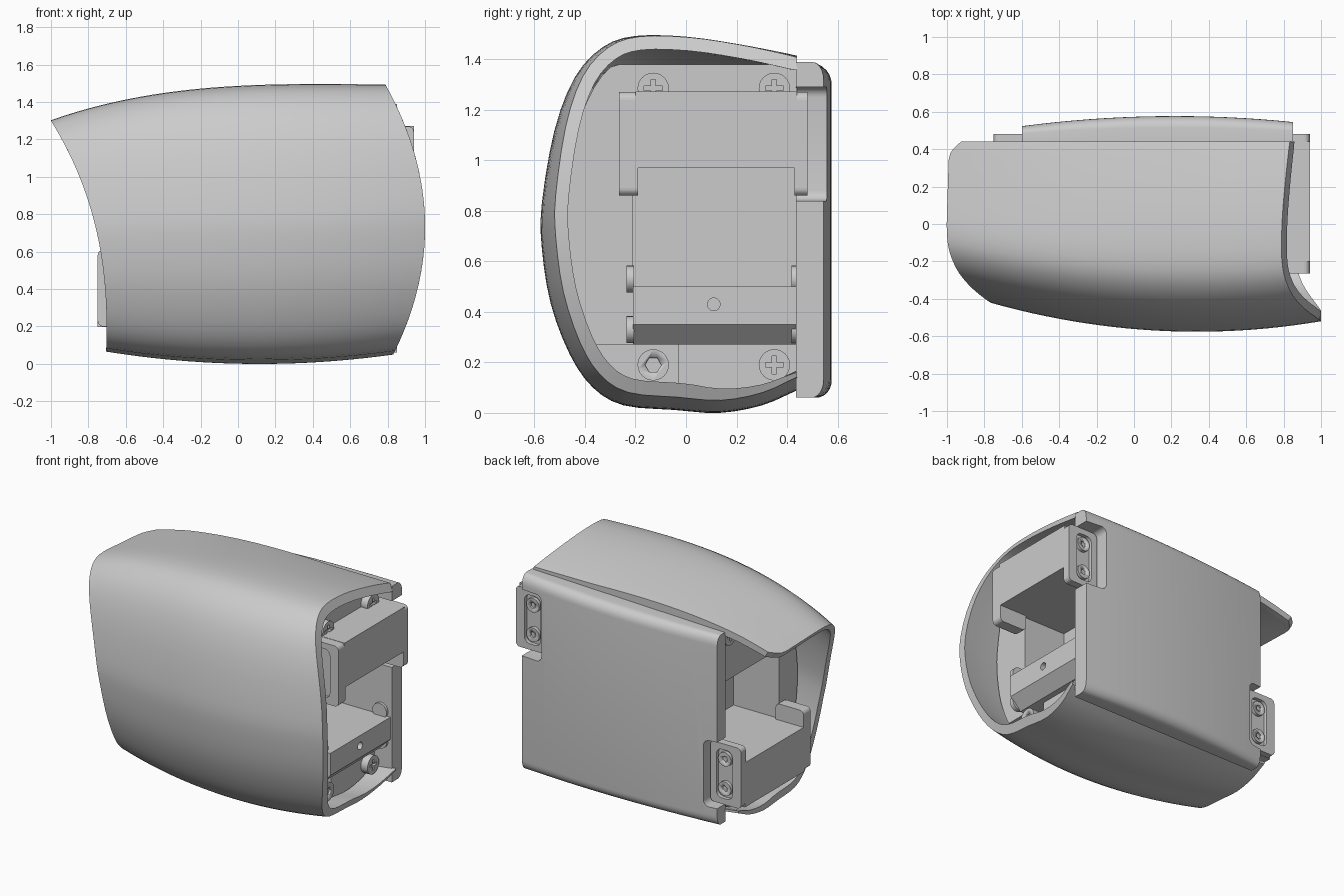
import bpy, bmesh, math
from mathutils import Matrix, Vector

if "Cube" in bpy.data.objects:
    bpy.data.objects.remove(bpy.data.objects["Cube"], do_unlink=True)


def make(name, bm, smooth=0):
    me = bpy.data.meshes.new(name)
    bm.to_mesh(me)
    bm.free()
    ob = bpy.data.objects.new(name, me)
    bpy.context.collection.objects.link(ob)
    if smooth:
        soften(ob, smooth)
    return ob


def soften(ob, angle):
    bpy.ops.object.select_all(action='DESELECT')
    ob.select_set(True)
    bpy.context.view_layer.objects.active = ob
    bpy.ops.object.shade_smooth_by_angle(angle=math.radians(angle))


def cut(ob, cutter):
    cutter.hide_render = True
    m = ob.modifiers.new("Cut", 'BOOLEAN')
    m.operation, m.solver, m.object = 'DIFFERENCE', 'EXACT', cutter
    bpy.context.view_layer.update()
    ev = ob.evaluated_get(bpy.context.evaluated_depsgraph_get())
    me = bpy.data.meshes.new_from_object(ev)
    ob.modifiers.clear()
    ob.data = me
    bpy.data.objects.remove(cutter, do_unlink=True)


def box(name, x, y, z, radius=0):
    """Box from ranges; radius rounds the edges that run along y."""
    bm = bmesh.new()
    bmesh.ops.create_cube(bm, size=1)
    for v in bm.verts:
        v.co = Vector([r[0] if c < 0 else r[1] for r, c in zip((x, y, z), v.co)])
    if radius:
        edges = [e for e in bm.edges
                 if abs(e.verts[0].co.y - e.verts[1].co.y) > 1e-4]
        bmesh.ops.bevel(bm, geom=edges, offset=radius, segments=5,
                        profile=0.5, affect='EDGES')
    return make(name, bm)


def cylinder(name, centre, axis, radius, length, sides=24):
    bm = bmesh.new()
    bmesh.ops.create_cone(bm, cap_ends=True, segments=sides, radius1=radius,
                          radius2=radius, depth=length)
    rot = Vector((0, 0, 1)).rotation_difference(Vector(axis)).to_matrix().to_4x4()
    bm.transform(Matrix.Translation(centre) @ rot)
    return make(name, bm, 30)


def loft(name, rings, smooth=0):
    """Solid through closed rings, capped at both ends."""
    bm = bmesh.new()
    rings = [[bm.verts.new(p) for p in ring] for ring in rings]
    for a, b in zip(rings, rings[1:]):
        for i in range(len(a)):
            k = (i + 1) % len(a)
            bm.faces.new((a[i], a[k], b[k], b[i]))
    bm.faces.new(rings[0])
    bm.faces.new(rings[-1])
    bmesh.ops.recalc_face_normals(bm, faces=bm.faces)
    return make(name, bm, smooth)


def through(x, pts):
    """Smooth polynomial through a few control points."""
    return sum(v * math.prod((x - q) / (p - q) for q, _ in pts if q != p)
               for p, v in pts)


def smooth_path(keys, n):
    pts = [Vector(k) for k in keys]
    pts = [2 * pts[0] - pts[1]] + pts + [2 * pts[-1] - pts[-2]]
    out = []
    for a, b, c, d in zip(pts, pts[1:], pts[2:], pts[3:]):
        for i in range(n):
            t = i / n
            out.append(b + .5 * t * (c - a + t * (2 * a - 5 * b + 4 * c - d
                                     + t * (3 * (b - c) + d - a))))
    return out + [pts[-2]]


# Cross-section of the housing (y, z), from back top round the front to back bottom
KEYS = [(.44, 1.41), (.36, 1.43), (.2, 1.463), (0, 1.492), (-.2, 1.495),
        (-.33, 1.45), (-.44, 1.33), (-.52, 1.12), (-.57, .83), (-.57, .65),
        (-.535, .43), (-.46, .23), (-.37, .1), (-.25, .03), (-.05, .012),
        (.13, 0), (.3, .03), (.44, .09)]
SECTION = smooth_path(KEYS, 3)
TOP = [(-1, 1.3), (-.6, 1.41), (0, 1.483), (.8, 1.49)]
BOTTOM = [(-.7, .065), (.15, 0), (.83, .05)]
FRONT = [(-.77, -.42), (.25, -.575), (1, -.52)]
LEFT_RIM = [(.05, .83), (.7, 1), (1.49, .79)]
RIGHT_RIM = [(.07, -.705), (.5, -.72), (.9, -.81), (1.3, -1)]


def place(p, x):
    lo, hi = through(x, BOTTOM), through(x, TOP)
    y = .44 - (.44 - p.x) * (.44 - through(x, FRONT)) / 1.015
    z = lo + (hi - lo) * p.y / 1.495
    if p.y > 1 and p.x > 0:
        # The top flattens towards the right end
        z += .042 * (p.x / .44) ** 1.5 * min(1, max(0, (.4 - x) / 1.1))
    return Vector((x, y, z))


def shell_point(p, t):
    z = p.y
    # Rounded back corner of the overhanging top
    corner = .075 * max(0, (p.x - .32) / .12) ** 2 if p.y > 1 else 0
    for _ in range(8):
        a, b = through(z, RIGHT_RIM) + corner, through(z, LEFT_RIM)
        co = place(p, a + (b - a) * t)
        z = co.z
    return co


# Curved outer housing; its wall thins out along the lower back edge
rings = []
for i, p in enumerate(SECTION):
    d = SECTION[min(i + 1, len(SECTION) - 1)] - SECTION[max(i - 1, 0)]
    inward = Vector((-d.y, d.x)).normalized()
    thin = max(0, p.x) / .44 if p.y < 1 else 0
    q = p + inward * (.055 - .035 * thin)
    q.x = min(q.x, .44) if 0 < i < len(SECTION) - 1 else .44
    rings.append([shell_point(p, t / 24) for t in range(25)]
                 + [shell_point(q, t / 24) for t in reversed(range(25))])
loft("outer_housing", rings, 35)

# Inner frame that fills the housing between the two open ends
rings = []
for x in (-.55, .1, .72):
    pts = [place(p, x) for p in SECTION]
    rings.append([(x, .44 + (c.y - .44) * .93, min(1.38, .74 + (c.z - .74) * .93))
                  for c in pts])
frame = loft("inner_frame", rings)

# Half-turn that carries the left-end parts to the right end
PIVOT = Matrix.Translation((.095, 0, .735))
TURN = PIVOT @ Matrix.Rotation(math.pi, 4, 'Y') @ PIVOT.inverted()
for turn in (Matrix(), TURN):
    for y, z in (((-.21, .7), (.5, .97)), ((-1, -.03), (-.2, .27))):
        cutter = box("cutter", (.4, 1.2), y, z)
        cutter.data.transform(turn)
        cut(frame, cutter)

# Back cover: bowed, with rounded edges and a top that slopes down to the right
profile = [(0, .06)]
for z, start in ((.13, -90), (1.32, 0)):
    for i in range(7):
        a = math.radians(start + i * 15)
        profile.append((.57 + .43 * math.cos(a), z + .07 * math.sin(a)))
profile.append((0, 1.39))
BOW = [(-.6, .523), (.2, .577), (.85, .545)]
rings = []
for i in range(17):
    x = -.6 + 1.45 * i / 16
    depth, slope = through(x, BOW) - .435, .045 * (.85 - x) / 1.45
    rings.append([(x, .435 + depth * d, z - slope * (z - .06) / 1.33)
                  for d, z in profile])
cover = loft("back_cover", rings)
for turn in (Matrix(), TURN):
    cutter = box("cutter", (.695, 1.1), (.3, .8), (.84, 1.29), .04)
    cutter.data.transform(turn)
    cut(cover, cutter)
soften(cover, 35)

# Left end of the motor tail, with a slanted lower edge and a small hole
outline = [(.3, .5), (.84, .5), (.84, .35), (.76, .27), (.3, .27)]
tail = loft("motor_tail", [[(x, y, z) for x, z in outline] for y in (-.21, .435)])
cut(tail, cylinder("cutter", (.84, .11, .43), (1, 0, 0), .025, .12))

# Low round bolts on the sides of the motor tail
for y in (-.22, .432):
    for z in (.33, .53):
        cylinder("tail_side_bolt", (.77, y, z), (0, 1, 0), .053, .03)

# Motor block, protruding end
parts = [box("motor_block", (.3, .94), (-.2, .44), (.97, 1.272)),
         box("motor_clip", (.72, .9), (-.235, -.19), (1.0, 1.09))]

# Rounded mounting tabs with a slot; the back ones carry two bolts
for label, y0, y1, x0 in (("back", .43, .482, .71), ("front", -.19, -.265, .73)):
    out = math.copysign(1, y1 - y0)
    tab = box(label + "_tab", (x0, .94), sorted((y0, y1)), (.86, 1.27), .03)
    cut(tab, box("cutter", (x0 + .045, .875), sorted((y1 - out * .025, y1 + out * .1)),
                 (.9, 1.23), .04))
    parts.append(tab)
    if label == "back":
        for z in (.965, 1.165):
            bolt = cylinder("tab_bolt", (.815, y1 - .02, z), (0, 1, 0), .048, .036)
            cut(bolt, cylinder("cutter", (.815, y1, z), (0, 1, 0), .022, .03, 6))
            parts.append(bolt)

# Frame screws: cross-headed, plus one hex-headed on a boss
for y, z in ((-.13, 1.285), (.35, 1.285), (.35, .19), (-.13, .19)):
    screw = cylinder("frame_screw", (.74, y, z), (1, 0, 0), .062, .06)
    if y < 0 and z < 1:
        cut(screw, cylinder("cutter", (.77, y, z), (1, 0, 0), .032, .03, 6))
        parts.append(cylinder("screw_boss", (.55, y, z), (1, 0, 0), .05, .34))
    else:
        for w, h in ((.036, .009), (.009, .036)):
            cut(screw, box("cutter", (.75, .79), (y - w, y + w), (z - h, z + h)))
    parts.append(screw)

# Repeat the end parts at the right end
for ob in parts:
    twin = ob.copy()
    twin.data = ob.data.copy()
    twin.data.transform(TURN)
    twin.name = "right_" + ob.name
    ob.name = "left_" + ob.name
    bpy.context.collection.objects.link(twin)
